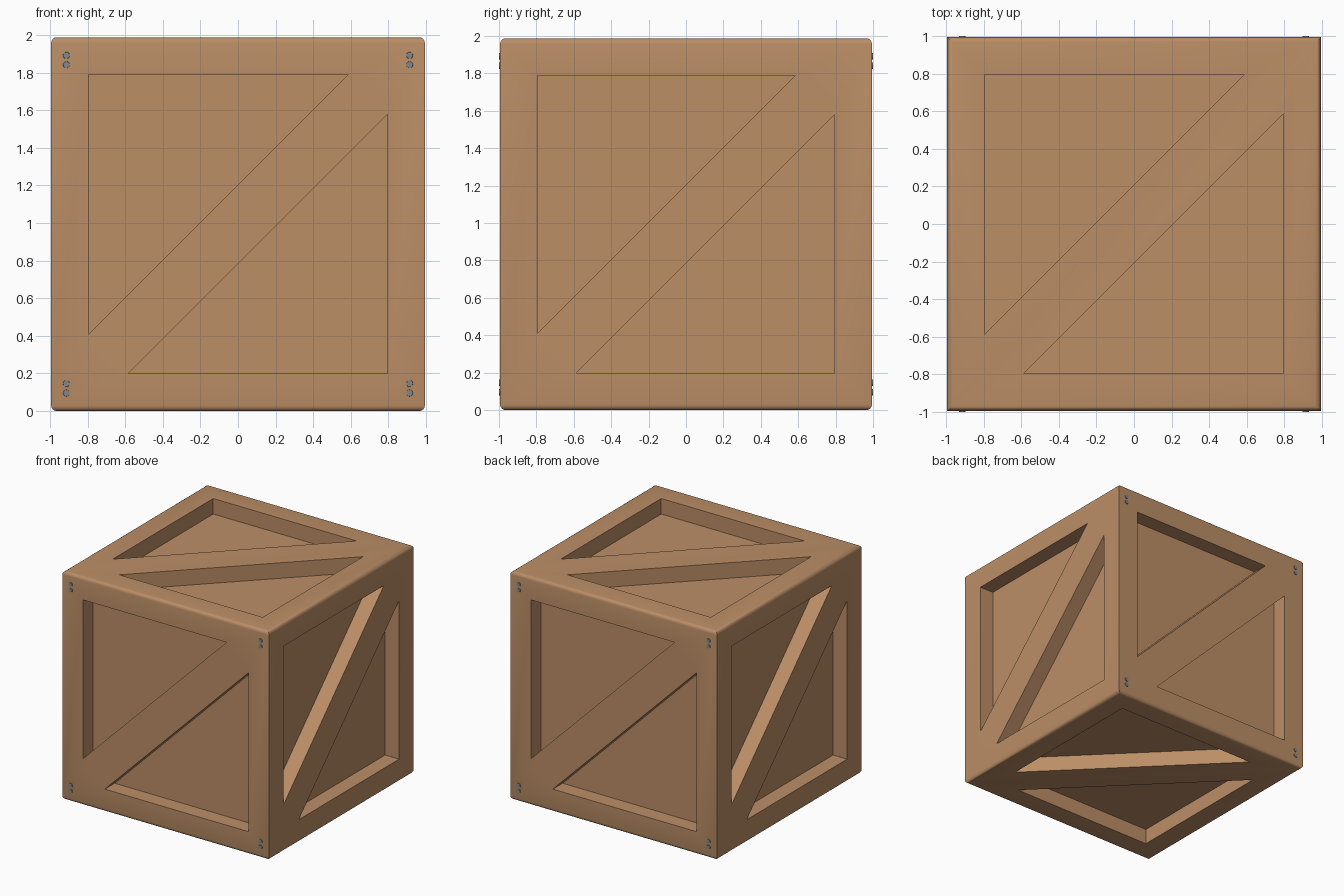
import bpy, bmesh, math
from mathutils import Matrix, Vector

if "Cube" in bpy.data.objects:
    bpy.data.objects.remove(bpy.data.objects["Cube"])

H = 0.994        # half size of the crate
INNER = 0.795    # inner edge of the frame
TIP = 0.585      # where the diagonal brace meets the frame
DEPTH = 0.135    # depth of the recessed panels


def material(name, rgb):
    m = bpy.data.materials.new(name)
    m.diffuse_color = (*rgb, 1)
    m.use_nodes = True
    m.node_tree.nodes["Principled BSDF"].inputs["Base Color"].default_value = m.diffuse_color
    return m


wood = material("wood", (0.50, 0.272, 0.134))
steel = material("steel", (0.21, 0.25, 0.27))


def make(name, bm, mat):
    bmesh.ops.recalc_face_normals(bm, faces=bm.faces)
    me = bpy.data.meshes.new(name)
    bm.to_mesh(me)
    bm.free()
    ob = bpy.data.objects.new(name, me)
    me.materials.append(mat)
    bpy.context.collection.objects.link(ob)
    return ob


def smooth(ob, angle):
    bpy.ops.object.select_all(action='DESELECT')
    ob.select_set(True)
    bpy.context.view_layer.objects.active = ob
    bpy.ops.object.shade_smooth_by_angle(angle=math.radians(angle))


# crate block: top and bottom edges rounded, upright edges sharp
bm = bmesh.new()
bmesh.ops.create_cube(bm, size=2 * H)
rims = [e for e in bm.edges if abs(e.verts[0].co.z - e.verts[1].co.z) < 0.01]
bmesh.ops.bevel(bm, geom=rims, offset=0.03, segments=4, profile=0.5, affect='EDGES')
bmesh.ops.translate(bm, verts=bm.verts, vec=(0, 0, H))
crate = make("crate", bm, wood)

# two triangular pockets on each of the six sides, leaving a diagonal brace
front_frame = Matrix(((1, 0, 0), (0, 0, -1), (0, 1, 0))).to_4x4()  # u->x, v->z, out->-y
turns = [Matrix.Rotation(i * math.pi / 2, 4, 'Z') @ front_frame for i in range(4)]
turns += [Matrix.Identity(4), Matrix.Rotation(math.pi, 4, 'X')]
bm = bmesh.new()
for turn in turns:
    for s in (1, -1):
        tri = [(-INNER * s, INNER * s), (TIP * s, INNER * s), (-INNER * s, -TIP * s)]
        rings = [[bm.verts.new(turn @ Vector((u, v, w)) + Vector((0, 0, H))) for u, v in tri]
                 for w in (H - DEPTH, H + 0.1)]
        bm.faces.new(rings[0])
        bm.faces.new(rings[1])
        for i in range(3):
            j = (i + 1) % 3
            bm.faces.new((rings[0][i], rings[0][j], rings[1][j], rings[1][i]))
cutter = make("pocket_cutter", bm, wood)
cutter.hide_render = True

cut = crate.modifiers.new("pockets", 'BOOLEAN')
cut.operation = 'DIFFERENCE'
cut.solver = 'EXACT'
cut.object = cutter
bpy.context.view_layer.objects.active = crate
bpy.ops.object.modifier_apply(modifier=cut.name)
bpy.data.objects.remove(cutter)
smooth(crate, 30)

# paired bolts in the corners of the front and back
bm = bmesh.new()
for side in (1, -1):
    for x in (-0.913, 0.913):
        for dz in (-0.898, -0.848, 0.848, 0.898):
            place = (Matrix.Translation((x, side * 0.99, H + dz))
                     @ Matrix.Rotation(-side * math.pi / 2, 4, 'X'))
            bmesh.ops.create_cone(bm, cap_ends=True, segments=16, radius1=0.02, radius2=0.017,
                                  depth=0.02, matrix=place)
bolts = make("bolts", bm, steel)
smooth(bolts, 40)
